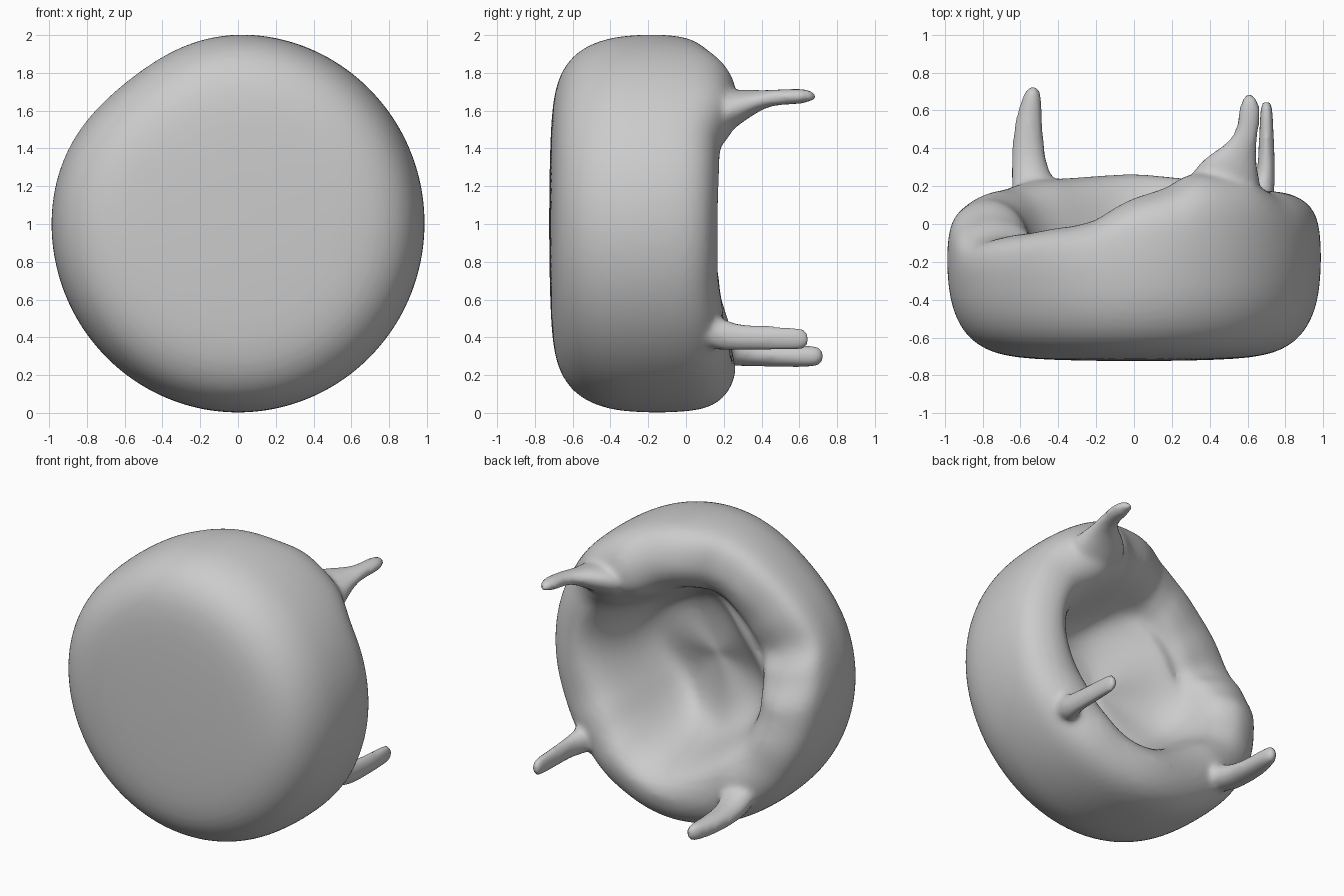
import bpy, bmesh, math
from mathutils import Vector

if "Cube" in bpy.data.objects:
    bpy.data.objects.remove(bpy.data.objects["Cube"])

N = 72  # segments around the cushion

# Rim crest depth (y) by angle in degrees, measured from +x towards +z
RIM = [(0, .17), (30, .18), (48, .27), (65, .27), (80, .18), (90, .14), (97, .1), (104, .02),
       (118, -.015), (140, -.05), (157, -.08), (168, .03), (182, .13), (205, .18), (233, .24),
       (270, .265), (300, .235), (319, .2), (340, .17), (360, .17)]
# Front and outer side (radius, y)
SHELL = [(.3, -.722), (.55, -.714), (.7, -.695), (.8, -.66), (.885, -.6),
         (.945, -.51), (.98, -.4), (.992, -.3)]
# Rolled rim (radius, fraction of the way up to the crest)
ROLL = [(.998, .25), (.993, .5), (.98, .7), (.935, .87), (.85, .97), (.76, 1.01),
        (.67, .97), (.6, .84), (.55, .6), (.51, .3)]
# Hollow floor (radius, y)
FLOOR = [(.46, -.25), (.38, -.31), (.25, -.34), (.12, -.35)]


def rim_at(deg):
    for (a, u), (b, v) in zip(RIM, RIM[1:]):
        if a <= deg <= b:
            t = (deg - a) / (b - a)
            t = t * t * (3 - 2 * t)
            return u + (v - u) * t


def bump(deg, centre, width):
    return math.exp(-((deg - centre) / width) ** 2)


def skin(name, rings, start, end):
    """Bridge closed rings of points into a closed object ending in two points."""
    bm = bmesh.new()
    loops = [[bm.verts.new(p) for p in ring] for ring in rings]
    n = len(loops[0])
    for a, b in zip(loops, loops[1:]):
        for i in range(n):
            j = (i + 1) % n
            bm.faces.new((a[i], a[j], b[j], b[i]))
    for loop, tip in ((loops[0], start), (loops[-1], end)):
        v = bm.verts.new(tip)
        for i in range(n):
            bm.faces.new((v, loop[i], loop[(i + 1) % n]))
    bmesh.ops.recalc_face_normals(bm, faces=bm.faces)
    me = bpy.data.meshes.new(name)
    bm.to_mesh(me)
    bm.free()
    for p in me.polygons:
        p.use_smooth = True
    ob = bpy.data.objects.new(name, me)
    bpy.context.collection.objects.link(ob)
    return ob


# Round cushion with a hollow in its back, floor rising towards the low side
rings = []
for kind, prof in (("shell", SHELL), ("roll", ROLL), ("floor", FLOOR)):
    for r, h in prof:
        ring = []
        for i in range(N):
            deg = 360 * i / N
            a = math.radians(deg)
            rr, y = r, h
            tilt = .27 * math.cos(a - math.radians(160))
            if kind == "roll":
                y = -.3 + (rim_at(deg) + .3) * h
                if r < .62:
                    y += tilt * r * (1 - h) * .8
            if r > .5:
                rr *= 1 - .045 * bump(deg, 128, 24) * r
            if kind == "floor":
                y += r * (.08 * math.sin(3 * a + 1) + tilt)
            if kind != "shell" and r < .7:
                rr *= 1 + .05 * math.sin(4 * a + .6) + .06 * bump(deg, 145, 35)
            ring.append(Vector((rr * math.cos(a) * .993, y, 1.004 + rr * math.sin(a) * 1.007)))
        rings.append(ring)
cushion = skin("cushion", rings, (0, -.725, 1), (0, -.35, 1))


def leg(name, stations, tip):
    """Short leg lofted through ellipses (x, y, z, half width, half height)."""
    rings = [[Vector((x + w * math.cos(t), y, z + h * math.sin(t)))
              for t in (2 * math.pi * k / 16 for k in range(16))]
             for x, y, z, w, h in stations]
    x, y, z = stations[0][:3]
    return skin(name, rings, (x, y - .02, z), tip)


# Three legs flaring into the rim
legs = [
    leg("upper_leg", [(.49, .06, 1.54, .14, .1), (.49, .16, 1.58, .18, .13), (.48, .24, 1.6, .19, .11),
                      (.49, .31, 1.63, .165, .085), (.53, .38, 1.65, .12, .06),
                      (.595, .45, 1.67, .06, .042), (.61, .58, 1.675, .062, .045),
                      (.615, .65, 1.68, .052, .038)], (.6, .72, 1.67)),
    leg("lower_right_leg", [(.63, .04, .46, .08, .08), (.65, .12, .44, .09, .1),
                            (.68, .2, .41, .065, .085), (.7, .28, .4, .047, .07),
                            (.7, .42, .395, .043, .067), (.7, .58, .395, .036, .065),
                            (.7, .64, .39, .03, .058)], (.7, .66, .39)),
    leg("lower_left_leg", [(-.5, .08, .4, .1, .1), (-.52, .17, .37, .13, .11), (-.54, .25, .33, .11, .085),
                           (-.56, .34, .31, .09, .065), (-.56, .54, .3, .078, .06),
                           (-.54, .66, .3, .055, .062), (-.535, .72, .3, .035, .056)], (-.53, .73, .3)),
]

# Melt the legs into the cushion as one soft skin
bpy.context.view_layer.update()
for ob in [cushion] + legs:
    ob.select_set(True)
bpy.context.view_layer.objects.active = cushion
bpy.ops.object.join()
cushion.modifiers.new("round", "SUBSURF").levels = 1
cushion.modifiers["round"].render_levels = 1
melt = cushion.modifiers.new("melt", "REMESH")
melt.mode = "VOXEL"
melt.voxel_size = .02
melt.use_smooth_shade = True
soften = cushion.modifiers.new("soften", "SMOOTH")
soften.factor = .5
soften.iterations = 6
